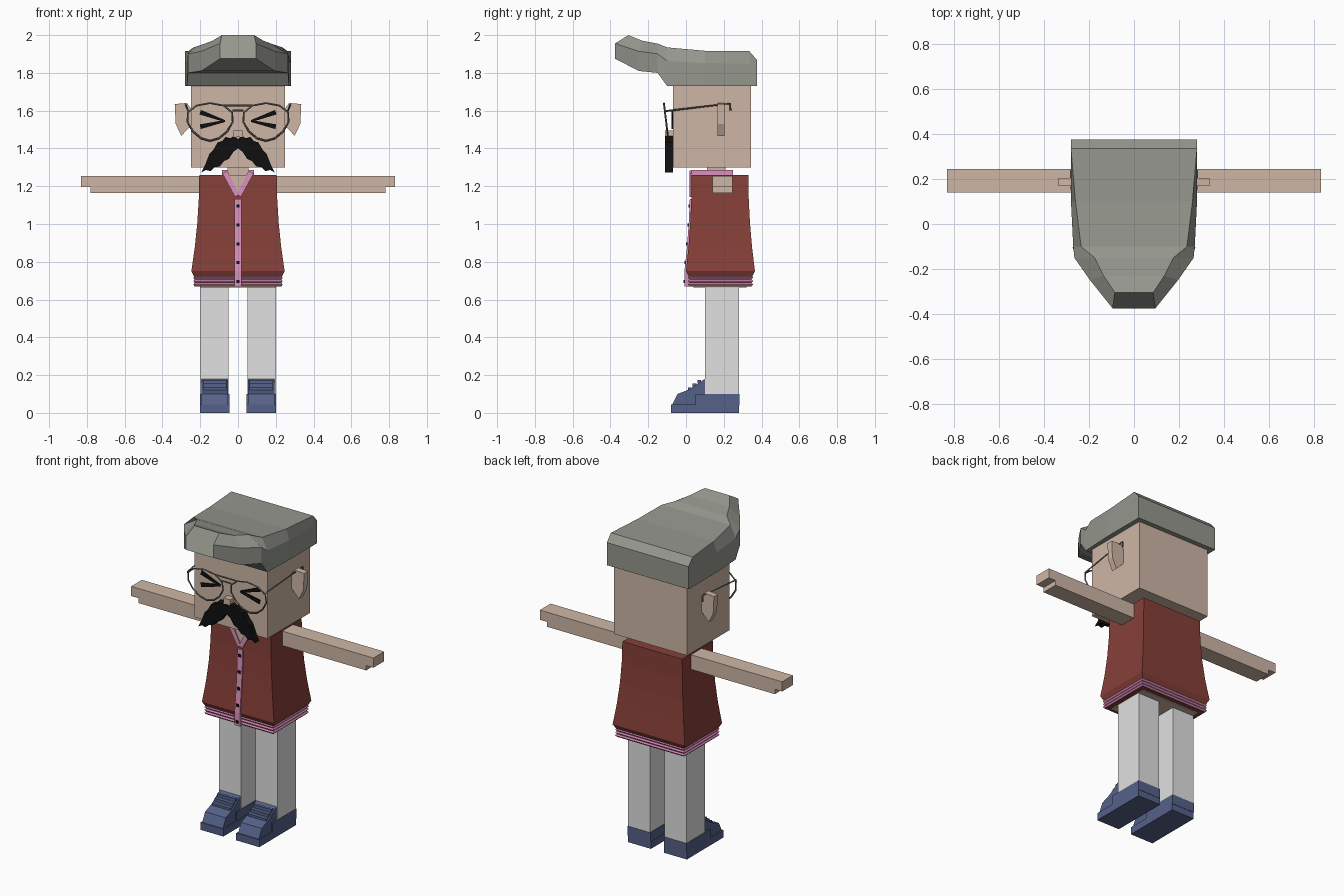
import bpy
import bmesh
from math import sin, cos, tau
from mathutils import Vector

default_cube = bpy.data.objects.get("Cube")
if default_cube:
    bpy.data.objects.remove(default_cube, do_unlink=True)


def material(name, red, green, blue):
    mat = bpy.data.materials.new(name)
    mat.use_nodes = True
    color = (red, green, blue, 1)
    mat.diffuse_color = color
    mat.node_tree.nodes["Principled BSDF"].inputs["Base Color"].default_value = color
    return mat


skin = material("skin", .62, .47, .38)
brick_red = material("brick red", .24, .05, .04)
pink = material("pink trim", .73, .28, .51)
black = material("black", .005, .005, .005)
hair_grey = material("hair grey", .3, .31, .27)
white = material("trouser white", .75, .75, .75)
shoe_blue = material("shoe blue", .09, .12, .25)
wire_grey = material("wire grey", .14, .15, .13)


def link(name, data, mat):
    data.materials.append(mat)
    obj = bpy.data.objects.new(name, data)
    bpy.context.collection.objects.link(obj)


def loft(name, mat, rings):
    """Join a stack of equal rings with quads and cap both ends."""
    bm = bmesh.new()
    loops = [[bm.verts.new(point) for point in ring] for ring in rings]
    bm.faces.new(loops[0])
    bm.faces.new(loops[-1])
    for lower, upper in zip(loops, loops[1:]):
        for i in range(len(lower)):
            bm.faces.new((lower[i - 1], lower[i], upper[i], upper[i - 1]))
    bmesh.ops.recalc_face_normals(bm, faces=bm.faces)
    mesh = bpy.data.meshes.new(name)
    bm.to_mesh(mesh)
    bm.free()
    link(name, mesh, mat)


def front_prism(name, mat, profile, depth, sign=1):
    """Extrude an x-z profile through a range of y."""
    loft(name, mat, [[(sign * x, y, z) for x, z in profile] for y in depth])


def side_prism(name, mat, profile, width, sign=1):
    """Extrude a y-z profile through a range of x."""
    loft(name, mat, [[(sign * x, y, z) for y, z in profile] for x in width])


def box(name, mat, width, depth, height, sign=1):
    left, right = width
    bottom, top = height
    corners = [(left, bottom), (right, bottom), (right, top), (left, top)]
    front_prism(name, mat, corners, depth, sign)


def middle_box(name, mat, half_width, depth, height):
    box(name, mat, (-half_width, half_width), depth, height)


def stroke(name, mat, start, end, start_size, end_size, depth, sign):
    """Flat tapered bar between two x-z points."""
    start, end = Vector(start), Vector(end)
    across = (end - start).normalized().orthogonal() / 2
    profile = [start + across * start_size, end + across * end_size,
               end - across * end_size, start - across * start_size]
    front_prism(name, mat, profile, depth, sign)


def wire(name, points, closed=False):
    curve = bpy.data.curves.new(name, "CURVE")
    curve.dimensions = "3D"
    curve.bevel_depth = .005
    curve.bevel_resolution = 0
    spline = curve.splines.new("POLY")
    spline.points.add(len(points) - 1)
    spline.use_cyclic_u = closed
    for control, point in zip(spline.points, points):
        control.co = (*point, 1)
    link(name, curve, wire_grey)


# Head, neck and nose
face = -.07
middle_box("head", skin, .25, (face, .345), (1.3, 1.8))
middle_box("neck", skin, .055, (.11, .21), (1.2, 1.31))
middle_box("nose", skin, .023, (face - .04, face), (1.46, 1.495))

# Swept-forward hair: depth, half width, underside, crown, crown inset
hair_rings = []
for y, half, low, high, inset in (
        (.375, .28, 1.73, 1.87, 0),
        (.335, .28, 1.73, 1.915, 0),
        (.1, .28, 1.73, 1.917, .02),
        (-.1, .27, 1.73, 1.935, .035),
        (-.15, .265, 1.8, 1.955, .09),
        (-.25, .195, 1.81, 1.97, .06),
        (-.375, .095, 1.875, 2, .01)):
    crown_y = y + max(0, -.2 - y) * .4
    middle = low + (high - low) * .65
    half_ring = [(half, y, low), (half, y, middle), (half - inset, crown_y, high)]
    hair_rings.append(half_ring + [(-x, d, z) for x, d, z in reversed(half_ring)])
loft("hair", hair_grey, hair_rings)

# Cardigan body: flares out towards the waist, then turns in
shoulder, waist, hem = 1.26, .75, .67


def flare(z):
    return min(1, (shoulder - z) / (shoulder - waist)) ** 2


def body_ring(z, tuck=0):
    half = .205 + .042 * flare(z) - tuck
    near = .03 - .03 * flare(z) + tuck
    far = .33 + .035 * flare(z) - tuck
    return [(-half, near, z), (half, near, z), (half, far, z), (-half, far, z)]


heights = [shoulder + (waist - shoulder) * i / 4 for i in range(5)]
loft("cardigan", brick_red, [body_ring(z) for z in heights] + [body_ring(waist - .03, .015)])
loft("hem_core", brick_red, [body_ring(z, .018) for z in (hem, waist - .02)])
middle_box("pelvis", skin, .2, (.04, .32), (hem - .005, hem))

# Ribbed hem bands
for i in range(3):
    z = hem + .01 + .018 * i
    loft("hem_band", pink, [body_ring(z - .008, .016), body_ring(z, .01), body_ring(z + .008, .016)])

# Button strip, buttons and open neckline
strip = [(.03 - .03 * flare(z) - .008, z) for z in heights[1:] + [hem]]
side_prism("button_strip", pink, strip + [(y + .03, z) for y, z in reversed(strip)], (-.018, .018))
for i in range(5):
    z = 1.095 - .1 * i
    front = .016 - .03 * flare(z)
    middle_box("button", black, .009, (front, front + .02), (z - .008, z + .008))
front_prism("chest", skin, [(-.06, shoulder), (.06, shoulder), (0, 1.16)], (.025, .04))

for sign, side in ((1, "left"), (-1, "right")):
    # Collar
    stroke(f"{side}_collar_front", pink, (.07, 1.275), (.005, 1.15), .03, .025, (.018, .034), sign)
    box(f"{side}_collar", pink, (.056, .085), (.03, .25), (shoulder, shoulder + .025), sign)

    # Arm with a thinner fingertip
    box(f"{side}_arm", skin, (.19, .78), (.14, .245), (1.165, 1.255), sign)
    box(f"{side}_fingers", skin, (.7, .83), (.14, .245), (1.195, 1.255), sign)

    # Ear
    ear = [(.24, 1.6), (.27, 1.64), (.335, 1.635), (.33, 1.53), (.3, 1.467), (.24, 1.53)]
    front_prism(f"{side}_ear", skin, ear, (.168, .205), sign)

    # Squinting eye made of two tapered strokes
    for lift in (.047, -.03):
        stroke(f"{side}_eye_stroke", black, (.2, 1.545 + lift), (.07, 1.545), .025, .01,
               (face - .008, face), sign)

    # Shaggy moustache half with toothed edges
    teeth = 8
    moustache = [(0, 1.45)]
    for i in range(teeth + 1):
        t = i / teeth
        moustache.append((.02 + .175 * t, 1.467 - .195 * t ** 2.5 - .012 * (i % 2)))
    for i in reversed(range(teeth)):
        t = i / teeth
        moustache.append((.195 * t, 1.272 + .128 * (1 - t) ** 2 + .012 * (i % 2)))
    front_prism(f"{side}_moustache", black, moustache, (face - .04, face), sign)

    # Teardrop spectacle rim and hooked temple
    rim = []
    for i in range(12):
        angle = tau * i / 12
        x = .148 + .12 * cos(angle) * (1 + .25 * sin(angle))
        rim.append((sign * x, -.105 - .012 * sin(angle), 1.54 + .1 * sin(angle)))
    wire(f"{side}_glasses_rim", rim, closed=True)
    hinge, hook = sign * .263, sign * .28
    wire(f"{side}_glasses_temple", [(hinge, -.115, 1.597), (hook, .235, 1.638), (hook, .235, 1.6)])

    # Leg and laced shoe
    box(f"{side}_leg", white, (.05, .2), (.1, .28), (.09, .7), sign)
    box(f"{side}_shoe_sole", shoe_blue, (.044, .202), (-.08, .28), (0, .045), sign)
    box(f"{side}_shoe_heel", shoe_blue, (.046, .202), (.05, .282), (.04, .1), sign)
    upper = [(-.075, .04), (-.045, .1), (.02, .125), (.1, .18), (.1, .04)]
    side_prism(f"{side}_shoe_upper", shoe_blue, upper, (.052, .194), sign)
    for i in range(3):
        y, z = .02 + .025 * i, .125 + .02 * i
        box(f"{side}_shoe_lace", shoe_blue, (.06, .186), (y - .01, y + .01), (z - .01, z + .01), sign)

# Spectacle brow bar and nose bridge
wire("glasses_brow_bar", [(-.08, -.115, 1.627), (.08, -.115, 1.627)])
wire("glasses_bridge", [(-.03, -.113, 1.6), (.03, -.113, 1.6)])
